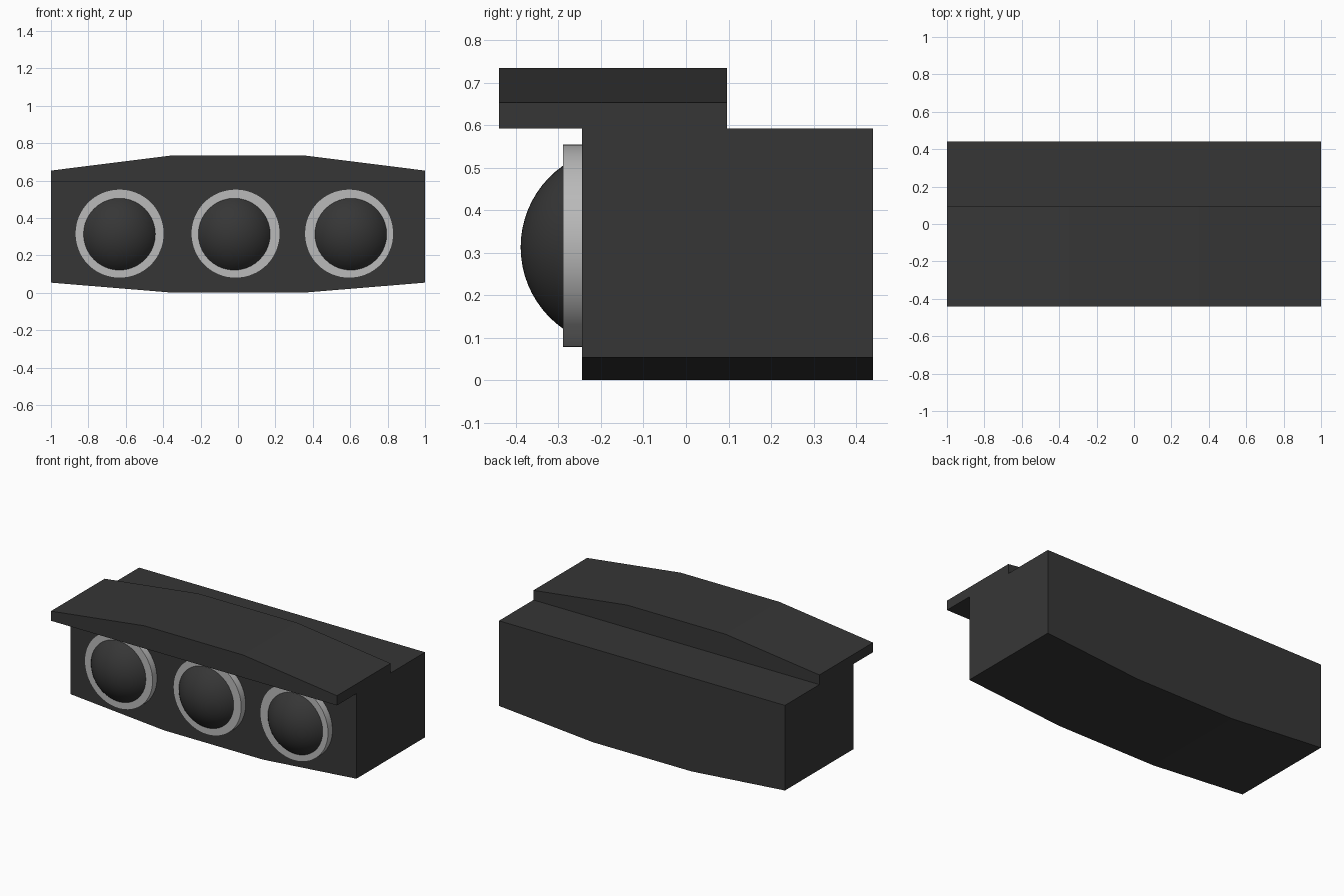
import bpy, bmesh, math
from mathutils import Vector

if "Cube" in bpy.data.objects:
    bpy.data.objects.remove(bpy.data.objects["Cube"])


def material(name, v):
    m = bpy.data.materials.new(name)
    m.diffuse_color = (v, v, v, 1)
    m.use_nodes = True
    m.node_tree.nodes["Principled BSDF"].inputs["Base Color"].default_value = m.diffuse_color
    return m


DARK = material("charcoal", 0.037)
GREY = material("light grey", 0.49)


def finish(bm, name, mat):
    bmesh.ops.recalc_face_normals(bm, faces=bm.faces)
    me = bpy.data.meshes.new(name)
    bm.to_mesh(me)
    bm.free()
    me.materials.append(mat)
    ob = bpy.data.objects.new(name, me)
    bpy.context.collection.objects.link(ob)
    return ob


def extruded(name, points, direction, mat):
    bm = bmesh.new()
    face = bm.faces.new([bm.verts.new(p) for p in points])
    res = bmesh.ops.extrude_face_region(bm, geom=[face])
    verts = [v for v in res["geom"] if isinstance(v, bmesh.types.BMVert)]
    bmesh.ops.translate(bm, verts=verts, vec=Vector(direction))
    return finish(bm, name, mat)


def lathe(name, profile, x, z, mat, sides):
    """Revolve (radius, y) points about a y-parallel axis through x, z."""
    bm = bmesh.new()
    vs = [bm.verts.new((x + r, y, z)) for r, y in profile]
    es = [bm.edges.new(p) for p in zip(vs, vs[1:])]
    bmesh.ops.spin(bm, geom=vs + es, cent=(x, 0, z), axis=(0, 1, 0),
                   angle=math.tau, steps=sides, use_duplicate=False)
    bmesh.ops.remove_doubles(bm, verts=bm.verts, dist=1e-5)
    ob = finish(bm, name, mat)
    bpy.ops.object.select_all(action='DESELECT')
    bpy.context.view_layer.objects.active = ob
    ob.select_set(True)
    bpy.ops.object.shade_smooth_by_angle(angle=math.radians(35))
    return ob


# Housing: side profile with front visor, trimmed to the chamfered front outline
side = [(-0.245, -0.1), (0.44, -0.1), (0.44, 0.592), (0.096, 0.592),
        (0.096, 0.9), (-0.44, 0.9), (-0.44, 0.592), (-0.245, 0.592)]
housing = extruded("housing", [(-1, y, z) for y, z in side], (2, 0, 0), DARK)
half = [(0.345, 0), (1.0, 0.054), (1.0, 0.653), (0.345, 0.735)]
# keep the outline's upright sides just outside the housing ends
half[1] = (1.1, 0.054 + 0.1 * 0.054 / 0.655)
half[2] = (1.1, 0.653 - 0.1 * 0.082 / 0.655)
outline = half + [(-x, z) for x, z in reversed(half)]
trim = extruded("trim_helper", [(x, -1, z) for x, z in outline], (0, 2, 0), DARK)
trim.hide_render = True
mod = housing.modifiers.new("trim", 'BOOLEAN')
mod.operation, mod.solver, mod.object = 'INTERSECT', 'EXACT', trim
bpy.context.view_layer.objects.active = housing
housing.select_set(True)
bpy.ops.object.modifier_apply(modifier="trim")
bpy.data.objects.remove(trim)

# Three lamps: raised bezel ring and domed lens
RIM, LENS, FRONT, TIP = 0.238, 0.192, -0.289, -0.389
h = FRONT - TIP
R = (LENS ** 2 + h ** 2) / (2 * h)
top = math.asin(LENS / R)
dome = [(R * math.sin(top * i / 10), TIP + R - R * math.cos(top * i / 10))
        for i in range(11)]
for side_name, xr, xl in (("left", -0.633, -0.634), ("middle", -0.013, -0.02),
                          ("right", 0.594, 0.603)):
    lathe(side_name + "_bezel",
          [(LENS - 0.012, FRONT), (RIM, FRONT), (RIM, -0.244)],
          xr, 0.316, GREY, 64)
    lathe(side_name + "_lens", dome, xl, 0.313, DARK, 40)
